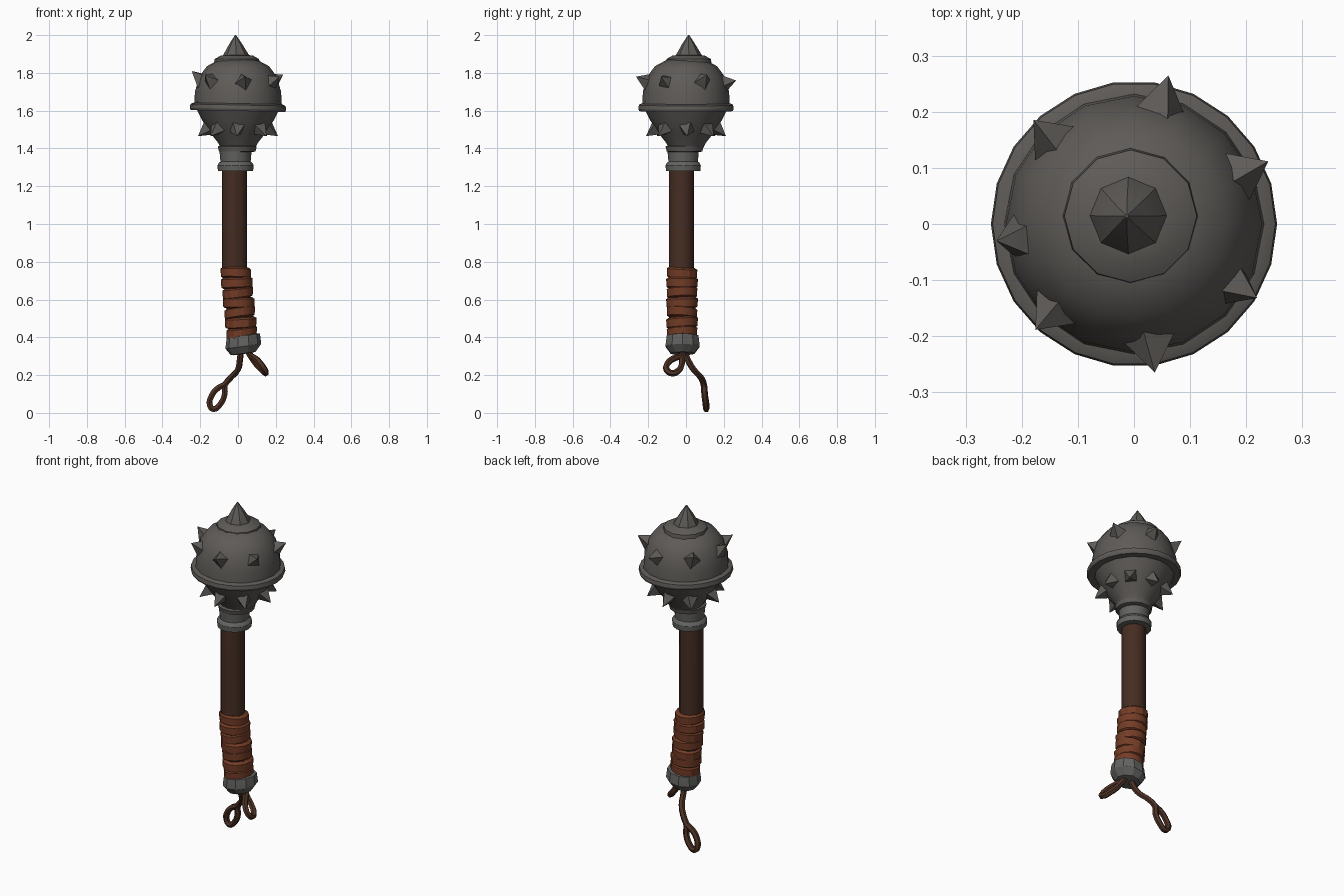
import bpy, bmesh, math, random
from mathutils import Vector, Matrix

if "Cube" in bpy.data.objects:
    bpy.data.objects.remove(bpy.data.objects["Cube"])
random.seed(4)


def material(name, rgb):
    m = bpy.data.materials.new(name)
    m.diffuse_color = (*rgb, 1)
    m.use_nodes = True
    m.node_tree.nodes["Principled BSDF"].inputs["Base Color"].default_value = m.diffuse_color
    return m


IRON = material("dark iron", (0.112, 0.104, 0.096))
STEEL = material("grey fittings", (0.125, 0.125, 0.12))
WOOD = material("dark wood", (0.060, 0.026, 0.016))
LEATHER = material("red brown leather", (0.175, 0.046, 0.020))
CORD = material("brown cord", (0.075, 0.032, 0.018))


def finish(name, bm, mat, angle=30):
    bmesh.ops.recalc_face_normals(bm, faces=bm.faces)
    me = bpy.data.meshes.new(name)
    bm.to_mesh(me)
    bm.free()
    ob = bpy.data.objects.new(name, me)
    bpy.context.collection.objects.link(ob)
    me.materials.append(mat)
    bpy.ops.object.select_all(action='DESELECT')
    ob.select_set(True)
    bpy.context.view_layer.objects.active = ob
    bpy.ops.object.shade_smooth_by_angle(angle=math.radians(angle))
    return ob


def loft(name, rings, sides, mat, angle=30, turn=0.0):
    """Closed skin through rings (x, y, z, radius, tilt_x, tilt_y); tilts are slopes."""
    bm = bmesh.new()
    loops = []
    for x, y, z, r, sx, sy in rings:
        loop = []
        for i in range(sides):
            a = math.tau * i / sides + turn
            dx, dy = r * math.cos(a), r * math.sin(a)
            loop.append(bm.verts.new((x + dx, y + dy, z + sx * dx + sy * dy)))
        loops.append(loop)
    for a, b in zip(loops, loops[1:]):
        for i in range(sides):
            j = (i + 1) % sides
            bm.faces.new((a[i], a[j], b[j], b[i]))
    bm.faces.new(loops[0])
    bm.faces.new(loops[-1])
    return finish(name, bm, mat, angle)


def lathe(name, profile, sides, mat, x=0, y=0, sx=0, sy=0, angle=30):
    return loft(name, [(x, y, z, r, sx, sy) for r, z in profile], sides, mat, angle)


def spike(name, base, tip, r, turn):
    """Four-sided spike with a slightly flared foot."""
    base, tip = Vector(base), Vector(tip)
    d = tip - base
    rot = d.to_track_quat('Z', 'Y').to_matrix()
    bm = bmesh.new()
    rows = []
    for t, k in ((0, 1.15), (0.4, 0.74)):
        rows.append([bm.verts.new(base + rot @ Vector((
            r * k * math.cos(turn + i * math.pi / 2),
            r * k * math.sin(turn + i * math.pi / 2), d.length * t))) for i in range(4)])
    top = bm.verts.new(tip)
    for i in range(4):
        j = (i + 1) % 4
        bm.faces.new((rows[0][i], rows[0][j], rows[1][j], rows[1][i]))
        bm.faces.new((rows[1][i], rows[1][j], top))
    bm.faces.new(rows[0])
    return finish(name, bm, IRON, 25)


def cord(name, pts):
    cu = bpy.data.curves.new(name, 'CURVE')
    cu.dimensions = '3D'
    cu.bevel_depth = 0.017
    cu.bevel_resolution = 1
    cu.resolution_u = 4
    cu.use_fill_caps = True
    sp = cu.splines.new('BEZIER')
    sp.bezier_points.add(len(pts) - 1)
    for b, p in zip(sp.bezier_points, pts):
        b.co = p
        b.handle_left_type = b.handle_right_type = 'AUTO'
    cu.materials.append(CORD)
    ob = bpy.data.objects.new(name, cu)
    bpy.context.collection.objects.link(ob)
    bpy.ops.object.select_all(action='DESELECT')
    ob.select_set(True)
    bpy.context.view_layer.objects.active = ob
    bpy.ops.object.convert(target='MESH')
    bpy.ops.object.shade_smooth_by_angle(angle=math.radians(50))


# Mace head: dome, equator band, cap and top spike
lathe("mace_head", [(0.085, 1.39), (0.105, 1.43), (0.145, 1.48), (0.19, 1.55), (0.215, 1.60),
                    (0.232, 1.63), (0.228, 1.70), (0.205, 1.78), (0.165, 1.835), (0.10, 1.87)],
      16, IRON)
lathe("head_band", [(0.20, 1.598), (0.25, 1.598), (0.255, 1.61), (0.252, 1.63), (0.235, 1.638),
                    (0.20, 1.638)], 22, IRON, sx=-0.02)
lathe("head_cap", [(0.122, 1.845), (0.118, 1.873), (0.085, 1.892), (0.05, 1.895)],
      12, IRON, x=-0.006, y=0.014)
loft("top_spike", [(-0.01, 0.015, 1.86, 0.08, 0, 0), (-0.01, 0.015, 1.895, 0.068, 0, 0),
                   (-0.012, 0.014, 1.95, 0.036, 0, 0), (-0.013, 0.014, 2.0, 0.003, 0, 0)],
     8, IRON)

# Upper spikes, uneven
upper = [(77, 0.272, 1.76), (25, 0.264, 1.79), (-31, 0.256, 1.78), (-82, 0.267, 1.78),
         (-133, 0.258, 1.79), (-173, 0.247, 1.81), (134, 0.258, 1.80)]
for i, (deg, r, z) in enumerate(upper):
    a = math.radians(deg)
    c, s = math.cos(a), math.sin(a)
    spike(f"upper_spike_{i + 1}", (c * 0.165, s * 0.165, 1.735), (c * r, s * r, z),
          0.062, random.uniform(0, 1.5))

# Lower spikes, eight around
for i in range(8):
    a = math.tau * i / 8 + random.uniform(-0.05, 0.05)
    c, s = math.cos(a), math.sin(a)
    spike(f"lower_spike_{i + 1}", (c * 0.125, s * 0.125, 1.53),
          (c * 0.212, s * 0.212, 1.465), 0.055, random.uniform(0, 1.5))

# Neck collar
lathe("neck_collar", [(0.07, 1.28), (0.093, 1.28), (0.096, 1.31), (0.088, 1.325), (0.08, 1.33),
                      (0.085, 1.385), (0.07, 1.39)], 14, STEEL, x=-0.013, y=-0.015)
lathe("neck_ring", [(0.08, 1.38), (0.097, 1.385), (0.103, 1.41), (0.08, 1.42)],
      14, IRON, x=-0.004, y=-0.008)

# Shaft, bending at the grip
loft("shaft", [(-0.018, -0.024, 1.32, 0.066, 0, 0), (-0.018, -0.024, 0.77, 0.066, 0, 0),
               (0.0, -0.022, 0.6, 0.066, 0.08, 0), (0.02, -0.02, 0.38, 0.066, 0.1, 0)],
     12, WOOD)

# Leather wrap: overlapping tilted bands
N = 7
for i in range(N):
    t = (i + 0.5) / N
    z0, h = 0.40 + i * 0.0525, 0.051
    x = 0.022 - 0.036 * t
    sx = (0.13, 0.05, 0.14, 0.0, 0.12, 0.04, -0.03)[i]
    sy = random.uniform(-0.08, 0.08)
    r = 0.080 + 0.003 * (i % 2)
    loft(f"grip_wrap_{i + 1}",
         [(x, -0.021, z0 + h * k, r + d, sx, sy) for k, d in
          ((-0.06, -0.012), (0.08, -0.001), (0.9, 0.001), (1.08, -0.012))], 12, LEATHER)

# Pommel
lathe("pommel", [(0.05, 0.312), (0.066, 0.315), (0.094, 0.352), (0.094, 0.362), (0.088, 0.408),
                 (0.07, 0.412)], 10, STEEL, x=0.028, y=-0.018, sx=0.14, angle=20)

# Cord loops
cord("long_cord", [(0.015, -0.01, 0.33), (0.01, 0.01, 0.28), (0, 0.04, 0.23), (-0.04, 0.08, 0.185),
                   (-0.07, 0.095, 0.145), (-0.07, 0.098, 0.10), (-0.095, 0.105, 0.045),
                   (-0.13, 0.107, 0.02), (-0.15, 0.107, 0.045), (-0.14, 0.1, 0.09),
                   (-0.11, 0.097, 0.128), (-0.07, 0.094, 0.15)])
cord("short_cord", [(0.05, -0.01, 0.33), (0.075, -0.02, 0.29), (0.105, -0.024, 0.25),
                    (0.135, -0.045, 0.22), (0.147, -0.075, 0.21), (0.14, -0.103, 0.23),
                    (0.115, -0.095, 0.265), (0.09, -0.06, 0.29), (0.07, -0.025, 0.30)])
